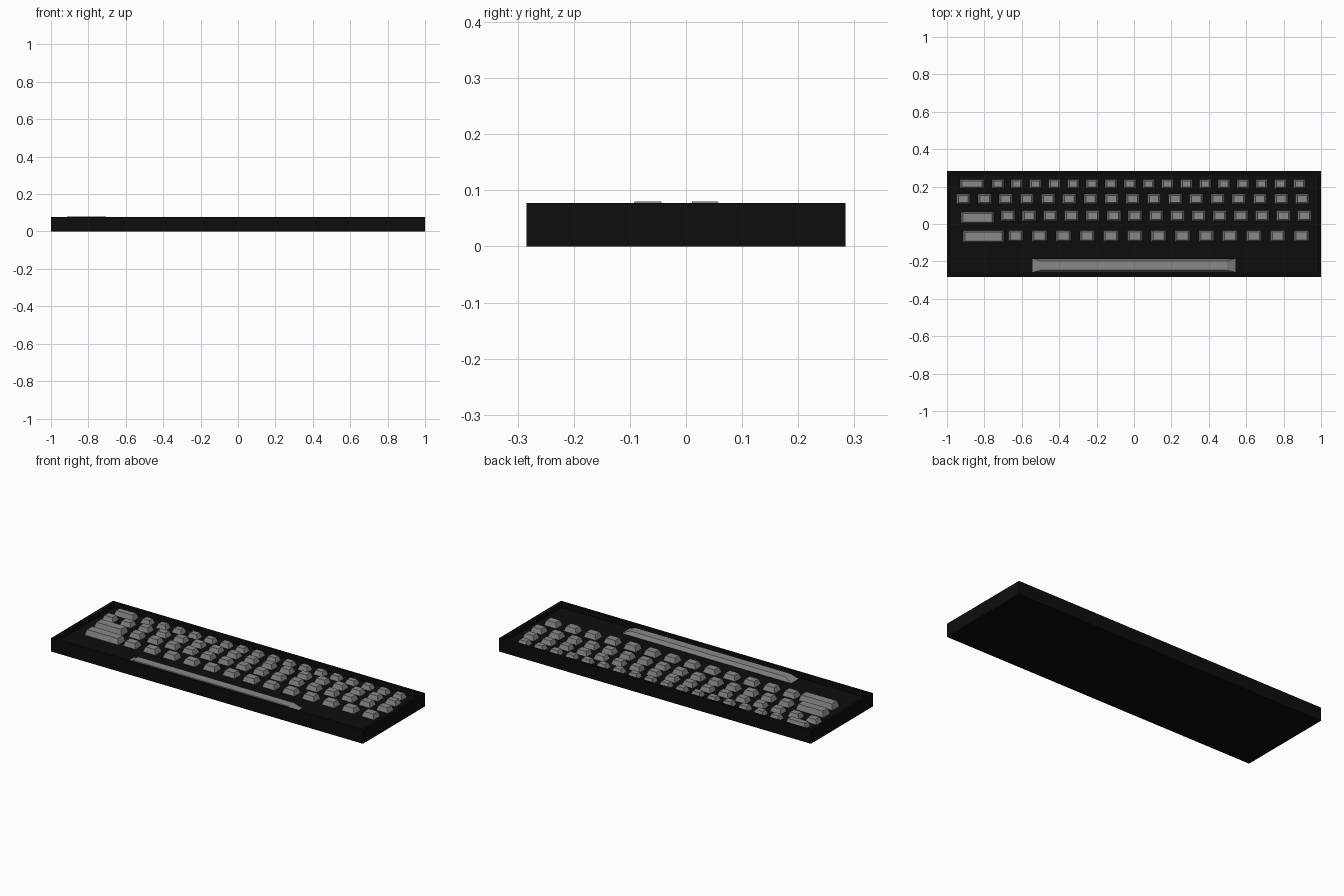
import bpy, bmesh

if "Cube" in bpy.data.objects:
    bpy.data.objects.remove(bpy.data.objects["Cube"])


def material(name, v):
    m = bpy.data.materials.new(name)
    m.diffuse_color = (v, v, v, 1)
    m.use_nodes = True
    m.node_tree.nodes["Principled BSDF"].inputs["Base Color"].default_value = m.diffuse_color
    return m


black = material("case_black", 0.004)
grey = material("key_grey", 0.25)
FLOOR, RIM_TOP = 0.048, 0.077


def add_object(name, bm, mat):
    bmesh.ops.recalc_face_normals(bm, faces=bm.faces)
    me = bpy.data.meshes.new(name)
    bm.to_mesh(me)
    bm.free()
    me.materials.append(mat)
    ob = bpy.data.objects.new(name, me)
    bpy.context.collection.objects.link(ob)
    return ob


# Case: a slab whose top is inset and sunk to form a tray
def build_case():
    bm = bmesh.new()
    bmesh.ops.create_cube(bm, size=1)
    for v in bm.verts:
        v.co = (v.co.x * 2, v.co.y * 0.568, (v.co.z + 0.5) * RIM_TOP)
    top = max(bm.faces, key=lambda f: f.calc_center_median().z)
    bmesh.ops.inset_region(bm, faces=[top], thickness=0.022)
    tray = bmesh.ops.extrude_discrete_faces(bm, faces=[top])["faces"][0]
    for v in tray.verts:
        v.co.z = FLOOR
    add_object("case", bm, black)


# Keycap: box with a smaller top
def keycap(name, x, y, w, d, top, inset_x=0.012, inset_y=0.009):
    bm = bmesh.new()
    bmesh.ops.create_cube(bm, size=1)
    for v in bm.verts:
        up = v.co.z > 0
        v.co = (x + v.co.x * (w - (2 * inset_x if up else 0)),
                y + v.co.y * (d - (2 * inset_y if up else 0)),
                top if up else FLOOR - 0.003)
    add_object(name, bm, grey)


build_case()

# Rows: y, depth, key width, top height, first x, last x, count
rows = [
    (0.213, 0.050, 0.066, 0.073, -0.728, 0.885, 17),
    (0.134, 0.055, 0.074, 0.074, -0.912, 0.900, 17),
    (0.043, 0.058, 0.076, 0.075, -0.674, 0.912, 15),
    (-0.064, 0.060, 0.082, 0.076, -0.632, 0.896, 13),
]
for r, (y, d, w, top, x0, x1, n) in enumerate(rows, 1):
    for i in range(n):
        keycap(f"key_row{r}_{i + 1}", x0 + (x1 - x0) * i / (n - 1), y, w, d, top)

# Wide keys at the left and the space bar
keycap("wide_key_back", -0.866, 0.213, 0.130, 0.050, 0.076)
keycap("wide_key_middle", -0.837, 0.034, 0.180, 0.064, 0.080)
keycap("wide_key_front", -0.805, -0.068, 0.220, 0.066, 0.080)
keycap("space_bar", 0.0, -0.222, 1.095, 0.074, 0.070, 0.05, 0.012)
